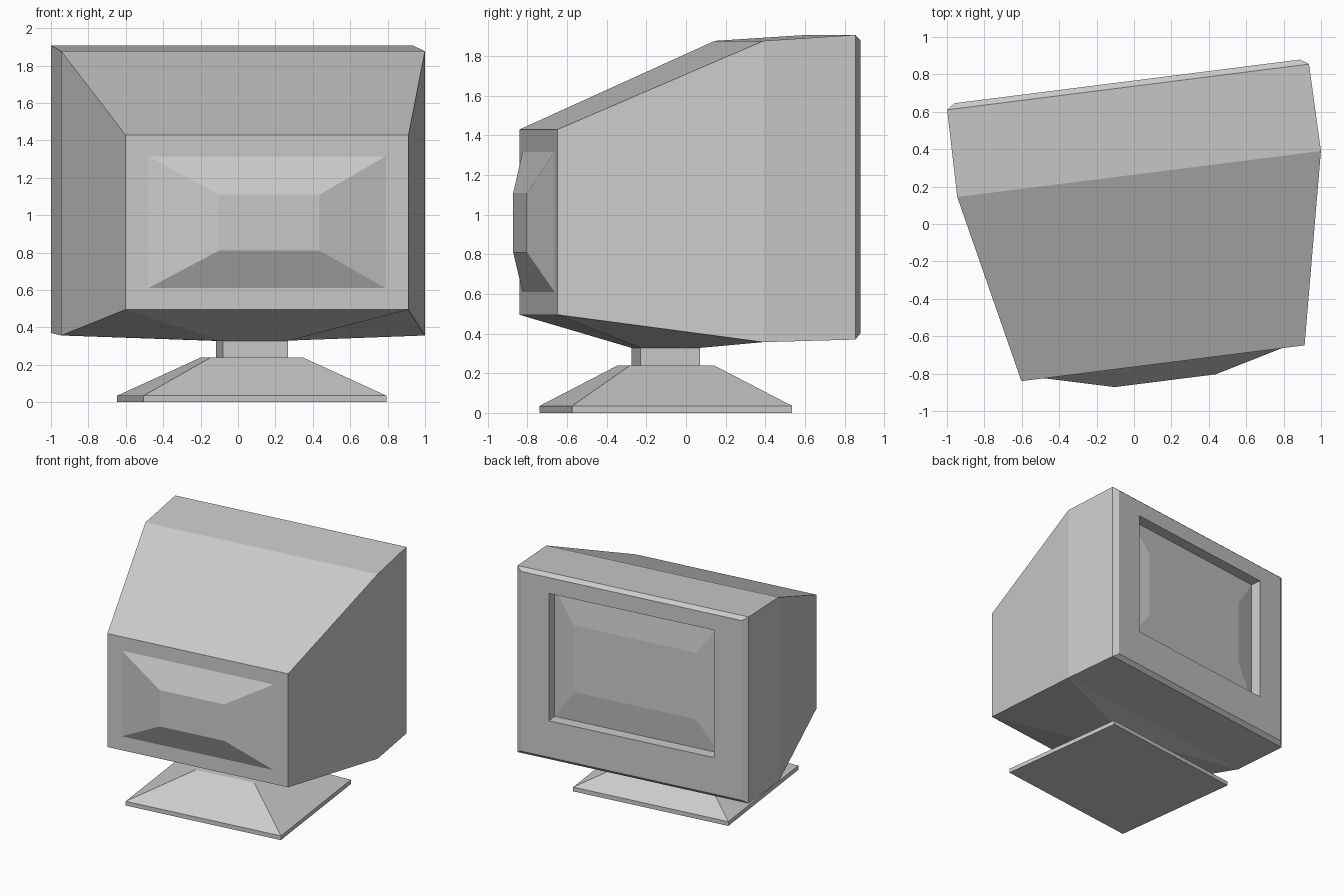
import bpy, bmesh, math
from mathutils import Vector

cube = bpy.data.objects.get("Cube")
if cube:
    bpy.data.objects.remove(cube, do_unlink=True)

TURN = math.radians(7.2)
CENTRE = (0.06, 0.0075, 0)

plastic = bpy.data.materials.new("grey_plastic")
plastic.use_nodes = True
grey = (0.6, 0.6, 0.6, 1)
plastic.diffuse_color = grey
plastic.node_tree.nodes["Principled BSDF"].inputs["Base Color"].default_value = grey


def upright(half, low, high, y):
    """Rectangle facing along y, counted round from lower right."""
    return [(-half, y, low), (half, y, low), (half, y, high), (-half, y, high)]


def level(half_x, half_y, z, y=-0.11):
    """Rectangle lying flat at height z."""
    return [(-half_x, y - half_y, z), (half_x, y - half_y, z),
            (half_x, y + half_y, z), (-half_x, y + half_y, z)]


def bridge(bm, a, b, skip=()):
    for i in range(4):
        if i not in skip:
            j = (i + 1) % 4
            bm.faces.new((a[i], a[j], b[j], b[i]))


def loft(name, sections, cap_start=True, cap_end=True, hub=None, hub_span=None):
    """Join rectangles in order; hub pulls one underside panel down to a rectangle."""
    bm = bmesh.new()
    rings = [[bm.verts.new(Vector(p)) for p in s] for s in sections]
    for k in range(len(rings) - 1):
        bridge(bm, rings[k], rings[k + 1], (0,) if k == hub_span else ())
    if hub:
        a, b = rings[hub_span], rings[hub_span + 1]
        panel = [a[0], a[1], b[1], b[0]]
        inner = [bm.verts.new(Vector(p)) for p in hub]
        bridge(bm, panel, inner)
        bm.faces.new(inner)
    if cap_start:
        bm.faces.new(rings[0])
    if cap_end:
        bm.faces.new(rings[-1])
    bmesh.ops.recalc_face_normals(bm, faces=bm.faces)
    mesh = bpy.data.meshes.new(name)
    bm.to_mesh(mesh)
    bm.free()
    mesh.materials.append(plastic)
    obj = bpy.data.objects.new(name, mesh)
    obj.location = CENTRE
    obj.rotation_euler.z = TURN
    bpy.context.collection.objects.link(obj)
    return obj


# Casing: rear bulge, tapering shell, bevelled bezel, recess and domed screen
loft("monitor_casing", [
    upright(0.272, 0.81, 1.11, -0.852),
    upright(0.64, 0.61, 1.315, -0.758),
    upright(0.763, 0.495, 1.43, -0.758),
    upright(0.98, 0.357, 1.877, 0.262),
    upright(0.975, 0.37, 1.907, 0.731),
    upright(0.932, 0.40, 1.88, 0.761),
    upright(0.696, 0.70, 1.75, 0.761),
    upright(0.696, 0.70, 1.75, 0.67),
    upright(0.515, 0.95, 1.50, 0.70),
], hub=level(0.175, 0.152, 0.328), hub_span=2)

# Stand: flat plate, sloping foot and short neck
loft("stand", [
    level(0.655, 0.56, 0),
    level(0.655, 0.56, 0.035),
    level(0.247, 0.213, 0.24),
    level(0.175, 0.152, 0.24),
    level(0.175, 0.152, 0.328),
], cap_end=False)
